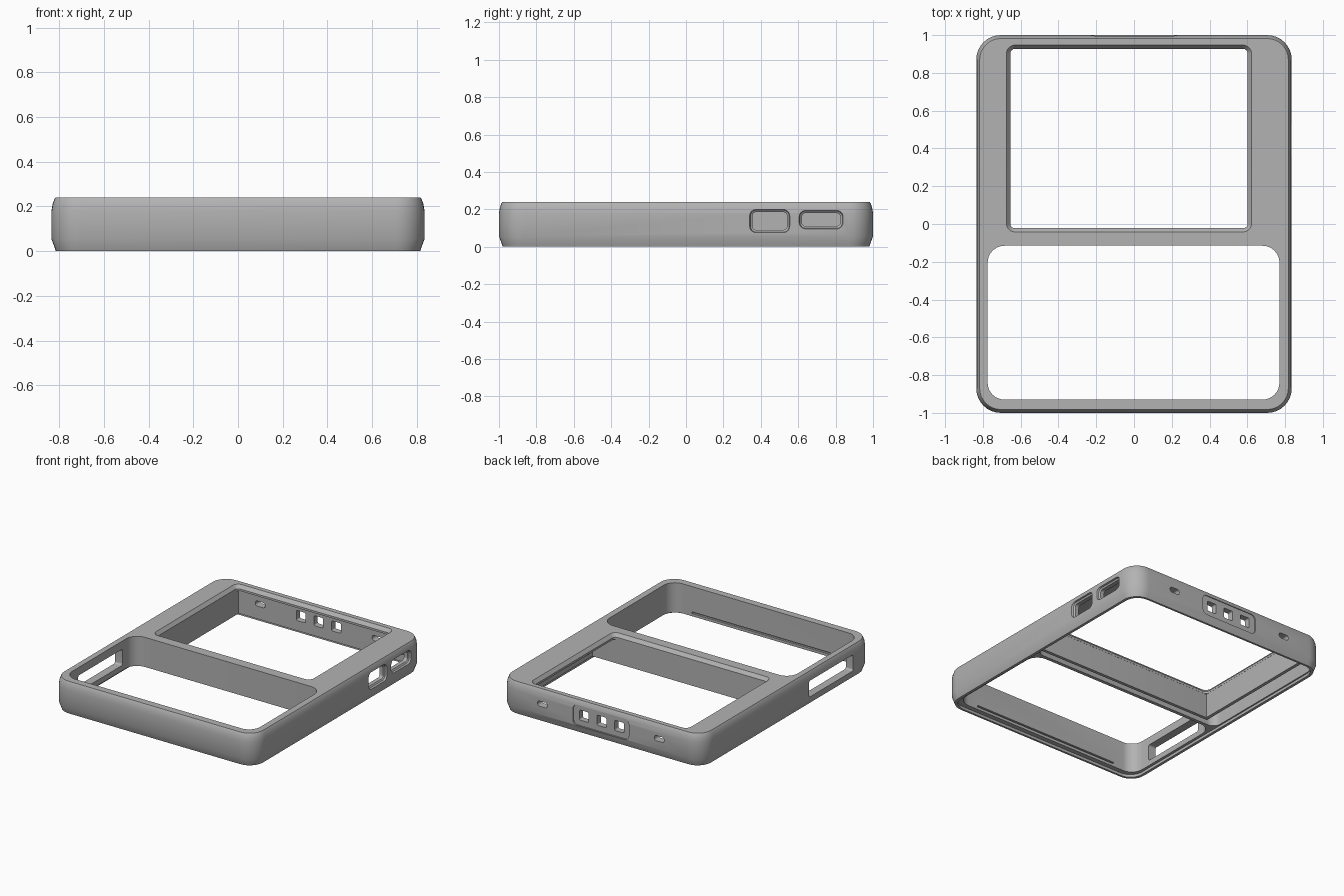
import bpy, bmesh, math

cube = bpy.data.objects.get("Cube")
if cube:
    bpy.data.objects.remove(cube, do_unlink=True)

grey = bpy.data.materials.new("plain_grey")
grey.use_nodes = True
grey.diffuse_color = (0.45, 0.45, 0.45, 1)
grey.node_tree.nodes["Principled BSDF"].inputs["Base Color"].default_value = (0.45, 0.45, 0.45, 1)

AXES = {
    "x": lambda a, b, c: (c, a, b),
    "y": lambda a, b, c: (a, c, b),
    "z": lambda a, b, c: (a, b, c),
}


def loft(name, box, radius, rings, axis="z", steps=8):
    """Loft a rounded rectangle (a0, a1, b0, b1) through (position, inset) rings."""
    a0, a1, b0, b1 = box
    place = AXES[axis]
    bm = bmesh.new()
    loops = []
    for pos, inset in rings:
        r = max(radius - inset, 0.004)
        corners = [(a1 - inset - r, b1 - inset - r), (a0 + inset + r, b1 - inset - r),
                   (a0 + inset + r, b0 + inset + r), (a1 - inset - r, b0 + inset + r)]
        loop = []
        for q, (ca, cb) in enumerate(corners):
            for s in range(steps + 1):
                t = (q + s / steps) * math.pi / 2
                loop.append(bm.verts.new(place(ca + r * math.cos(t), cb + r * math.sin(t), pos)))
        loops.append(loop)
    n = len(loops[0])
    for low, high in zip(loops, loops[1:]):
        for i in range(n):
            j = (i + 1) % n
            bm.faces.new((low[i], low[j], high[j], high[i]))
    bm.faces.new(loops[0])
    bm.faces.new(loops[-1])
    bmesh.ops.recalc_face_normals(bm, faces=bm.faces)
    mesh = bpy.data.meshes.new(name)
    bm.to_mesh(mesh)
    bm.free()
    mesh.materials.append(grey)
    obj = bpy.data.objects.new(name, mesh)
    bpy.context.scene.collection.objects.link(obj)
    return obj


def cut(obj, cutters):
    for cutter in cutters:
        cutter.hide_render = True
        mod = obj.modifiers.new(cutter.name, "BOOLEAN")
        mod.operation = "DIFFERENCE"
        mod.solver = "EXACT"
        mod.object = cutter
    bpy.context.view_layer.update()
    graph = bpy.context.evaluated_depsgraph_get()
    result = bpy.data.meshes.new_from_object(obj.evaluated_get(graph))
    obj.modifiers.clear()
    obj.data = result
    for cutter in cutters:
        bpy.data.objects.remove(cutter, do_unlink=True)


def smooth(obj):
    bpy.ops.object.select_all(action="DESELECT")
    obj.select_set(True)
    bpy.context.view_layer.objects.active = obj
    bpy.ops.object.shade_smooth_by_angle(angle=math.radians(30))


# Outer shell with softened rims
frame = loft("case_frame", (-0.835, 0.835, -1, 1), 0.13,
             [(0, 0.02), (0.012, 0.016), (0.055, 0), (0.18, 0), (0.21, 0.005), (0.232, 0.013), (0.24, 0.018)])

through = [(-0.1, 0), (0.4, 0)]
cutters = [
    # Keypad opening, screen opening with a bevelled lip, hollow interior
    loft("keypad_opening", (-0.775, 0.77, -0.93, -0.115), 0.09, through),
    loft("screen_opening", (-0.675, 0.622, -0.042, 0.947), 0.045,
         [(0.1, 0.02), (0.215, 0.02), (0.24, 0), (0.3, 0)]),
    loft("interior", (-0.785, 0.785, -0.09, 0.946), 0.06, [(-0.1, 0), (0.2, 0)]),
    # Seat for a back cover and its catch groove
    loft("cover_seat", (-0.795, 0.795, -0.965, 0.965), 0.1, [(-0.1, 0), (0.02, 0)]),
    loft("catch_groove", (-0.6, 0.6, -0.945, -0.9), 0.004, [(0.04, 0), (0.052, 0)]),
    # Side slot
    loft("side_slot", (-0.77, -0.25, 0.06, 0.18), 0.015, [(-0.9, 0), (-0.7, 0)], "x"),
    # Recessed port panel on the back wall
    loft("port_panel", (-0.23, 0.23, 0.055, 0.205), 0.035, [(0.99, 0), (1.1, 0)], "y"),
]
# Two bevelled side ports
for i, box in enumerate([(0.34, 0.555, 0.075, 0.2), (0.605, 0.84, 0.095, 0.195)]):
    cutters.append(loft(f"side_port_{i}", box, 0.035,
                        [(0.7, 0.015), (0.815, 0.015), (0.822, 0.004), (0.836, 0), (0.9, 0)], "x"))
# Three square ports and two small slots in the back wall
for x in (-0.145, 0, 0.145):
    cutters.append(loft("square_port", (x - 0.038, x + 0.038, 0.095, 0.17), 0.01,
                        [(0.9, 0), (1.1, 0)], "y"))
for x in (-0.48, 0.48):
    cutters.append(loft("small_slot", (x - 0.04, x + 0.04, 0.115, 0.153), 0.016,
                        [(0.9, 0), (1.1, 0)], "y"))
cut(frame, cutters)
smooth(frame)

# Inner skirts on two sides of the screen opening
smooth(loft("screen_skirt_front", (-0.68, 0.786, -0.046, -0.023), 0.004, [(0.02, 0), (0.205, 0)]))
smooth(loft("screen_skirt_side", (-0.68, -0.656, -0.046, 0.948), 0.004, [(0.02, 0), (0.205, 0)]))

# Screw bosses and locating pins under the top plate
for side in (-1, 1):
    for y, r, z in ((0.87, 0.045, 0.13), (0.17, 0.045, 0.13), (0.04, 0.022, 0.15)):
        x = side * 0.73
        boss = loft("screw_boss", (x - r, x + r, y - r, y + r), r, [(z, 0), (0.205, 0)])
        if r > 0.03:
            cut(boss, [loft("screw_hole", (x - 0.015, x + 0.015, y - 0.015, y + 0.015),
                            0.015, [(0.1, 0), (0.19, 0)])])
        smooth(boss)
